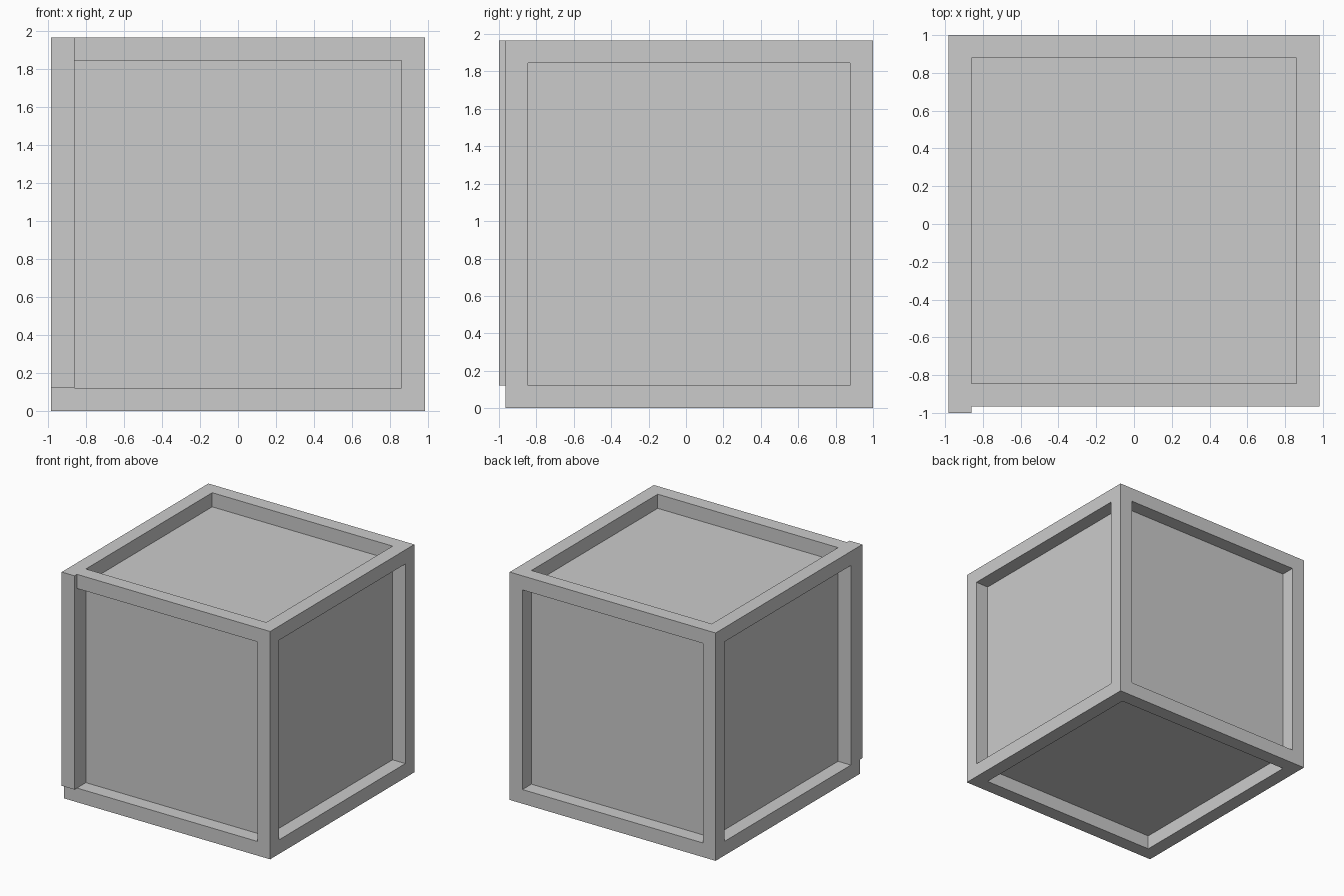
import bpy

if "Cube" in bpy.data.objects:
    bpy.data.objects.remove(bpy.data.objects["Cube"])

X = 0.983                # half width
Y0, Y1 = -0.966, 1.0     # main frame front and back
H = 1.966                # height
T = 0.122                # beam thickness


def box(name, lo, hi):
    bpy.ops.mesh.primitive_cube_add(size=1, location=[(a + b) / 2 for a, b in zip(lo, hi)])
    ob = bpy.context.object
    ob.name = name
    ob.scale = [b - a for a, b in zip(lo, hi)]
    bpy.ops.object.transform_apply(location=False, rotation=False, scale=True)
    return ob


# Recessed panels (inner body of the crate)
box("inner_panels", (-X + T, Y0 + T, T), (X - T, Y1 - T, H - T))

x_spans = {"left": (-X, -X + T), "right": (X - T, X)}
y_spans = {"front": (Y0, Y0 + T), "back": (Y1 - T, Y1)}
z_spans = {"bottom": (0, T), "top": (H - T, H)}

# Horizontal beams around the top and bottom
for zn, (z0, z1) in z_spans.items():
    for yn, (y0, y1) in y_spans.items():
        # the top front beam stops against the raised corner post
        x0 = -X + T if (zn, yn) == ("top", "front") else -X
        box(f"{zn}_{yn}_beam", (x0, y0, z0), (X, y1, z1))
    for xn, (x0, x1) in x_spans.items():
        box(f"{zn}_{xn}_beam", (x0, Y0 + T, z0), (x1, Y1 - T, z1))

# Corner posts; the front left one stands proud and runs to the top
for xn, (x0, x1) in x_spans.items():
    for yn, (y0, y1) in y_spans.items():
        proud = (xn, yn) == ("left", "front")
        box(f"{yn}_{xn}_post", (x0, -1.0 if proud else y0, T),
            (x1, y1, H if proud else H - T))
